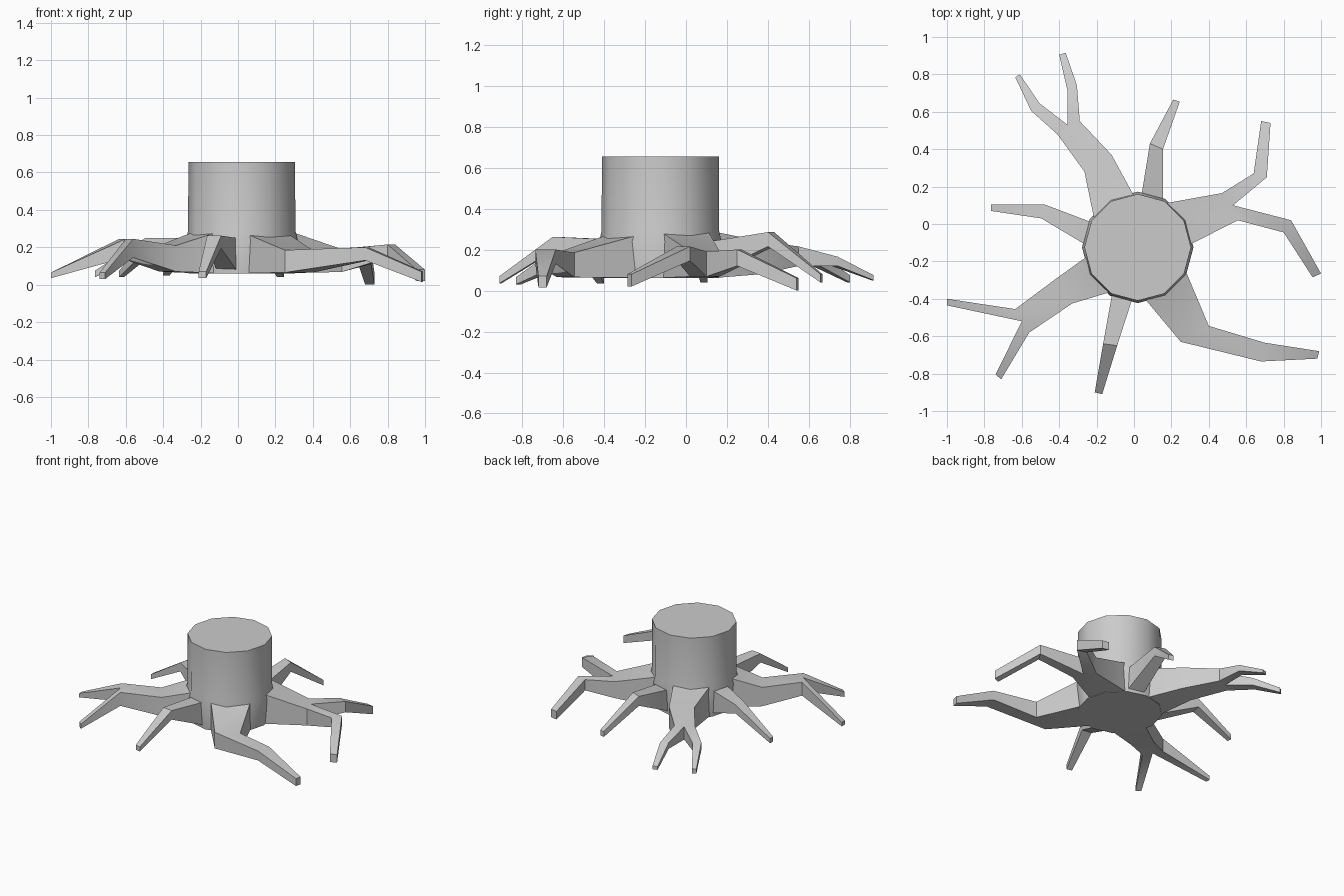
import bpy, bmesh, math
from mathutils import Vector

if "Cube" in bpy.data.objects:
    bpy.data.objects.remove(bpy.data.objects["Cube"])

CENTRE = Vector((0.02, -0.125))


def finish(bm, name):
    bmesh.ops.remove_doubles(bm, verts=bm.verts, dist=0.001)
    bmesh.ops.recalc_face_normals(bm, faces=bm.faces)
    me = bpy.data.meshes.new(name)
    bm.to_mesh(me)
    bm.free()
    ob = bpy.data.objects.new(name, me)
    bpy.context.collection.objects.link(ob)
    bpy.ops.object.select_all(action='DESELECT')
    ob.select_set(True)
    bpy.context.view_layer.objects.active = ob
    bpy.ops.object.shade_smooth_by_angle(angle=math.radians(35))
    return ob


def strip(bm, sections, cap):
    """Box-section limb; each section is (left xy), (right xy), top z, bottom z."""
    prev = None
    for l, r, zt, zb in sections:
        ring = [bm.verts.new(c) for c in
                ((*l, zt), (*r, zt), (*r, zb), (*l, zb))]
        if prev:
            for i in range(4):
                j = (i + 1) % 4
                bm.faces.new((prev[i], prev[j], ring[j], ring[i]))
        prev = ring
    if cap:
        bm.faces.new(prev)


def root(name, body, forks=(), mid=None):
    """A root; with forks, its end splits at the mid point into two branches."""
    bm = bmesh.new()
    # tuck the first section slightly into the trunk
    l, r, zt, zb = body[0]
    tuck = lambda p: tuple(CENTRE + (Vector(p) - CENTRE) * 0.96)
    body = [(tuck(l), tuck(r), zt, zb)] + body[1:]
    strip(bm, body, not forks)
    if forks:
        l, r, zt, zb = body[-1]
        strip(bm, [(l, mid, zt, zb)] + forks[0], True)
        strip(bm, [(mid, r, zt, zb)] + forks[1], True)
        # close the slivers between the straight end and the mid point
        for z in (zt, zb):
            bm.faces.new([bm.verts.new((*p, z)) for p in (l, mid, r)])
    return finish(bm, name)


# trunk: twelve-sided with a slight flare at root height
bm = bmesh.new()
rings = []
for z, rad in ((0.06, 0.285), (0.24, 0.298), (0.29, 0.287), (0.655, 0.285)):
    rings.append([bm.verts.new((CENTRE.x + rad * math.sin(i * math.tau / 12),
                                CENTRE.y + rad * math.cos(i * math.tau / 12), z))
                  for i in range(12)])
for a, b in zip(rings, rings[1:]):
    for i in range(12):
        j = (i + 1) % 12
        bm.faces.new((a[i], a[j], b[j], b[i]))
bm.faces.new(rings[0])
bm.faces.new(rings[-1])
finish(bm, "trunk")

# thick unforked root, front right
root("front_right_root", [
    ((0.28, -0.24), (0.05, -0.40), 0.27, 0.062),
    ((0.40, -0.545), (0.25, -0.63), 0.185, 0.065),
    ((0.70, -0.635), (0.68, -0.735), 0.20, 0.13),
    ((0.99, -0.68), (0.98, -0.72), 0.07, 0.015)])

# forked roots
root("right_forked_root",
     [((0.17, 0.12), (0.29, -0.12), 0.285, 0.062),
      ((0.47, 0.165), (0.555, 0.02), 0.19, 0.068)],
     ([((0.64, 0.27), (0.71, 0.25), 0.20, 0.12),
       ((0.68, 0.55), (0.73, 0.54), 0.06, 0.0)],
      [((0.84, 0.02), (0.80, -0.045), 0.215, 0.145),
       ((1.0, -0.265), (0.955, -0.285), 0.08, 0.02)]), (0.53, 0.10))
root("back_left_forked_root",
     [((-0.22, 0.02), (0.0, 0.16), 0.285, 0.062),
      ((-0.265, 0.28), (-0.12, 0.37), 0.24, 0.08),
      ((-0.41, 0.48), (-0.29, 0.55), 0.215, 0.12)],
     ([((-0.55, 0.605), (-0.505, 0.645), 0.18, 0.125),
       ((-0.635, 0.785), (-0.61, 0.80), 0.075, 0.04)],
      [((-0.355, 0.71), (-0.305, 0.74), 0.165, 0.12),
       ((-0.40, 0.905), (-0.365, 0.915), 0.075, 0.05)]), (-0.355, 0.53))
root("front_left_forked_root",
     [((-0.12, -0.37), (-0.255, -0.17), 0.28, 0.062),
      ((-0.33, -0.425), (-0.42, -0.295), 0.21, 0.07),
      ((-0.56, -0.58), (-0.635, -0.455), 0.245, 0.145)],
     ([((-0.71, -0.83), (-0.74, -0.805), 0.065, 0.03)],
      [((-1.0, -0.435), (-1.0, -0.40), 0.065, 0.035)]), (-0.60, -0.52))

# small arched roots between the large ones
root("back_small_root", [
    ((0.04, 0.16), (0.16, 0.13), 0.24, 0.08),
    ((0.085, 0.43), (0.155, 0.40), 0.285, 0.215),
    ((0.21, 0.665), (0.245, 0.655), 0.08, 0.04)])
root("left_small_root", [
    ((-0.255, -0.12), (-0.225, 0.01), 0.25, 0.08),
    ((-0.495, 0.03), (-0.48, 0.105), 0.25, 0.185),
    ((-0.765, 0.07), (-0.765, 0.105), 0.075, 0.04)])
root("front_small_root", [
    ((-0.01, -0.41), (-0.12, -0.37), 0.25, 0.08),
    ((-0.09, -0.65), (-0.165, -0.64), 0.262, 0.195),
    ((-0.17, -0.91), (-0.21, -0.90), 0.07, 0.035)])
